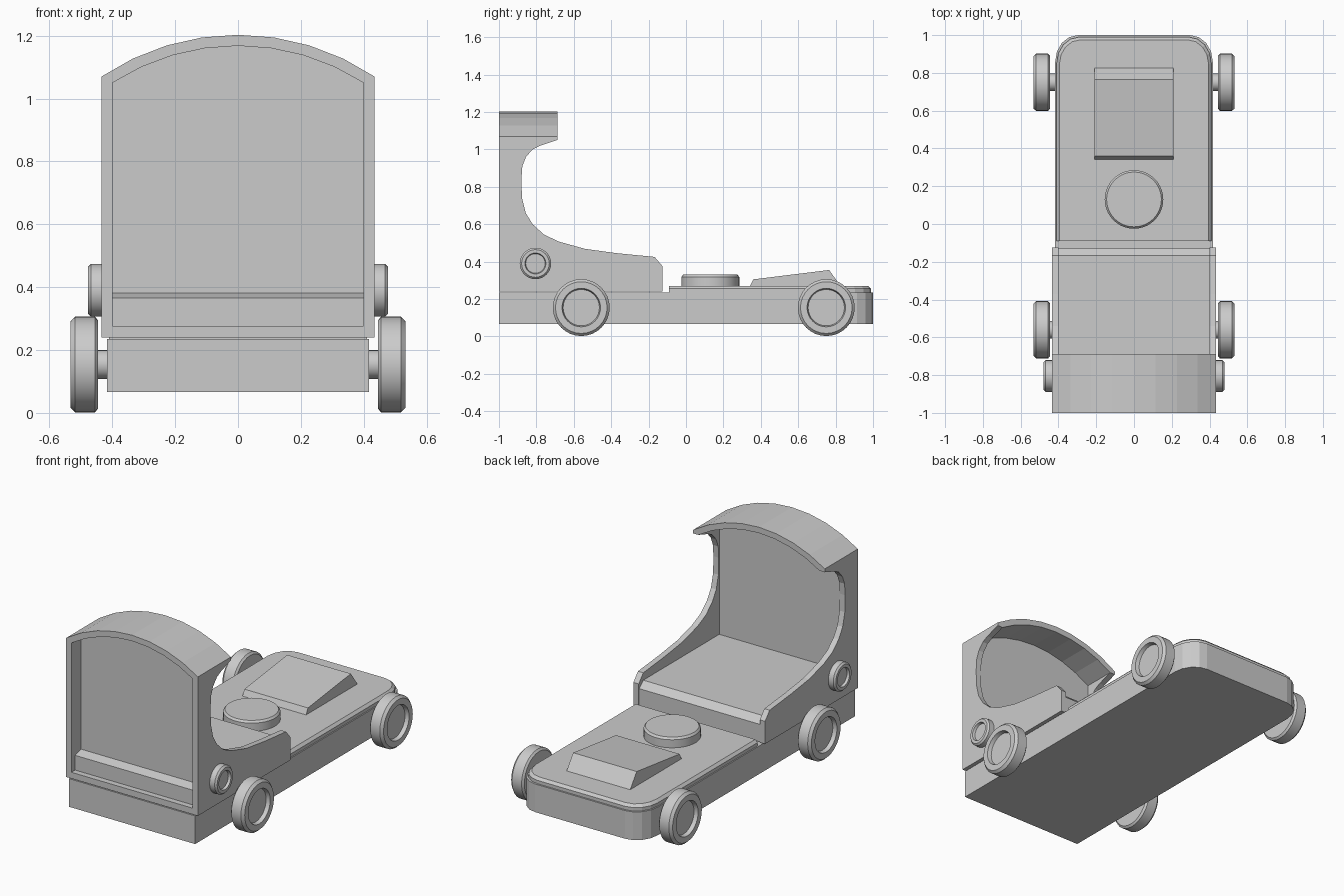
import bpy, bmesh, math
from mathutils import Vector

if "Cube" in bpy.data.objects:
    bpy.data.objects.remove(bpy.data.objects["Cube"])


def make(name, bm, smooth=False):
    bmesh.ops.recalc_face_normals(bm, faces=bm.faces)
    me = bpy.data.meshes.new(name)
    bm.to_mesh(me)
    bm.free()
    ob = bpy.data.objects.new(name, me)
    bpy.context.collection.objects.link(ob)
    if smooth:
        bpy.ops.object.select_all(action='DESELECT')
        ob.select_set(True)
        bpy.context.view_layer.objects.active = ob
        bpy.ops.object.shade_smooth_by_angle(angle=math.radians(30))
    return ob


def loft(name, loops):
    """Closed solid through matching loops of 3D points."""
    bm = bmesh.new()
    rings = [[bm.verts.new(p) for p in lp] for lp in loops]
    n = len(rings[0])
    for a, b in zip(rings, rings[1:]):
        for i in range(n):
            bm.faces.new((a[i], a[(i + 1) % n], b[(i + 1) % n], b[i]))
    bm.faces.new(rings[0])
    bm.faces.new(rings[-1])
    return make(name, bm)


def prism_x(name, yz, x0, x1):
    return loft(name, [[(x, y, z) for y, z in yz] for x in (x0, x1)])


def prism_y(name, xz, y0, y1):
    return loft(name, [[(x, y, z) for x, z in xz] for y in (y0, y1)])


def lathe(name, profile, place, segs=32):
    """Revolve (radius, height) points; place maps (u, v, height) to 3D."""
    bm = bmesh.new()
    rings = []
    for r, h in profile:
        rings.append([bm.verts.new(place(r * math.cos(t), r * math.sin(t), h))
                      for t in (2 * math.pi * i / segs for i in range(segs))])
    for a, b in zip(rings, rings[1:]):
        for i in range(segs):
            j = (i + 1) % segs
            bm.faces.new((a[i], a[j], b[j], b[i]))
    bm.faces.new(rings[0])
    bm.faces.new(rings[-1])
    return make(name, bm, True)


def deck(w, y0, y1, rx, ry, z):
    """Plan outline with rounded corners at the +y end."""
    arc = [(w - rx + rx * math.cos(t), y1 - ry + ry * math.sin(t))
           for t in (math.pi / 2 * i / 4 for i in range(5))]
    right = [(w, y0)] + arc
    return [(x, y, z) for x, y in right] + [(-x, y, z) for x, y in reversed(right)]


def arch(w, z_side, z_top, n=8):
    sag = z_top - z_side
    R = (w * w + sag * sag) / (2 * sag)
    a = math.asin(w / R)
    return [(R * math.sin(t), z_top - R + R * math.cos(t))
            for t in (-a + 2 * a * i / n for i in range(n + 1))]


# Chassis and raised deck plate
loft("chassis", [deck(0.417, -1, 1, 0.12, 0.14, z) for z in (0.067, 0.235)])
loft("deck_plate", [deck(0.41, -0.09, 0.99, 0.12, 0.14, 0.235),
                    deck(0.41, -0.09, 0.99, 0.12, 0.14, 0.255),
                    deck(0.395, -0.09, 0.975, 0.11, 0.13, 0.27)])

# Wedge block and round button on the deck
prism_x("wedge", [(0.34, 0.265), (0.36, 0.305), (0.765, 0.355), (0.83, 0.265)], -0.21, 0.21)
lathe("button", [(0.155, 0.265), (0.155, 0.318), (0.145, 0.33)],
      lambda u, v, h: Vector((u, 0.13 + v, h)), 40)

# Cab: curved side panels, arched roof, wall and floor
side = [(-1, 0.24), (-0.125, 0.24), (-0.125, 0.375), (-0.168, 0.425), (-0.37, 0.445),
        (-0.54, 0.468), (-0.68, 0.507), (-0.76, 0.545), (-0.82, 0.6), (-0.857, 0.66),
        (-0.877, 0.74), (-0.88, 0.84), (-0.875, 0.91), (-0.855, 0.96), (-0.82, 1.0),
        (-0.78, 1.02), (-0.688, 1.05), (-0.688, 1.07), (-1, 1.07)]
for s, tag in ((-1, "left"), (1, "right")):
    prism_x("cab_side_" + tag, side, s * 0.40, s * 0.435)
inner = arch(0.40, 1.05, 1.168)
prism_y("roof", arch(0.435, 1.07, 1.203) + inner[::-1], -1, -0.688)
prism_y("cab_wall", [(0.4, 0.25), (-0.4, 0.25)] + inner, -0.91, -0.885)
prism_x("cab_sill", [(-1, 0.24), (-0.13, 0.24), (-0.13, 0.277), (-1, 0.277)], -0.4, 0.4)
prism_x("cab_floor", [(-0.965, 0.25), (-0.13, 0.25), (-0.13, 0.345), (-0.168, 0.381),
                      (-0.91, 0.381), (-0.965, 0.365)], -0.4, 0.4)

# Wheels with recessed hubs, axle stubs and side knobs
for s, tag in ((-1, "left"), (1, "right")):
    for y, end in ((-0.56, "front"), (0.75, "rear")):
        def put(u, v, h, s=s, y=y):
            return Vector((s * h, y + u, 0.154 + v))
        lathe(f"wheel_{end}_{tag}", [(0.14, 0.445), (0.152, 0.455), (0.152, 0.518), (0.138, 0.533),
                                     (0.103, 0.533), (0.097, 0.51)], put)
        lathe(f"axle_{end}_{tag}", [(0.046, 0.40), (0.046, 0.46)], put, 20)
    lathe("knob_" + tag, [(0.084, 0.43), (0.084, 0.468), (0.074, 0.478), (0.056, 0.478), (0.052, 0.463)],
          lambda u, v, h, s=s: Vector((s * h, -0.805 + u, 0.39 + v)))
